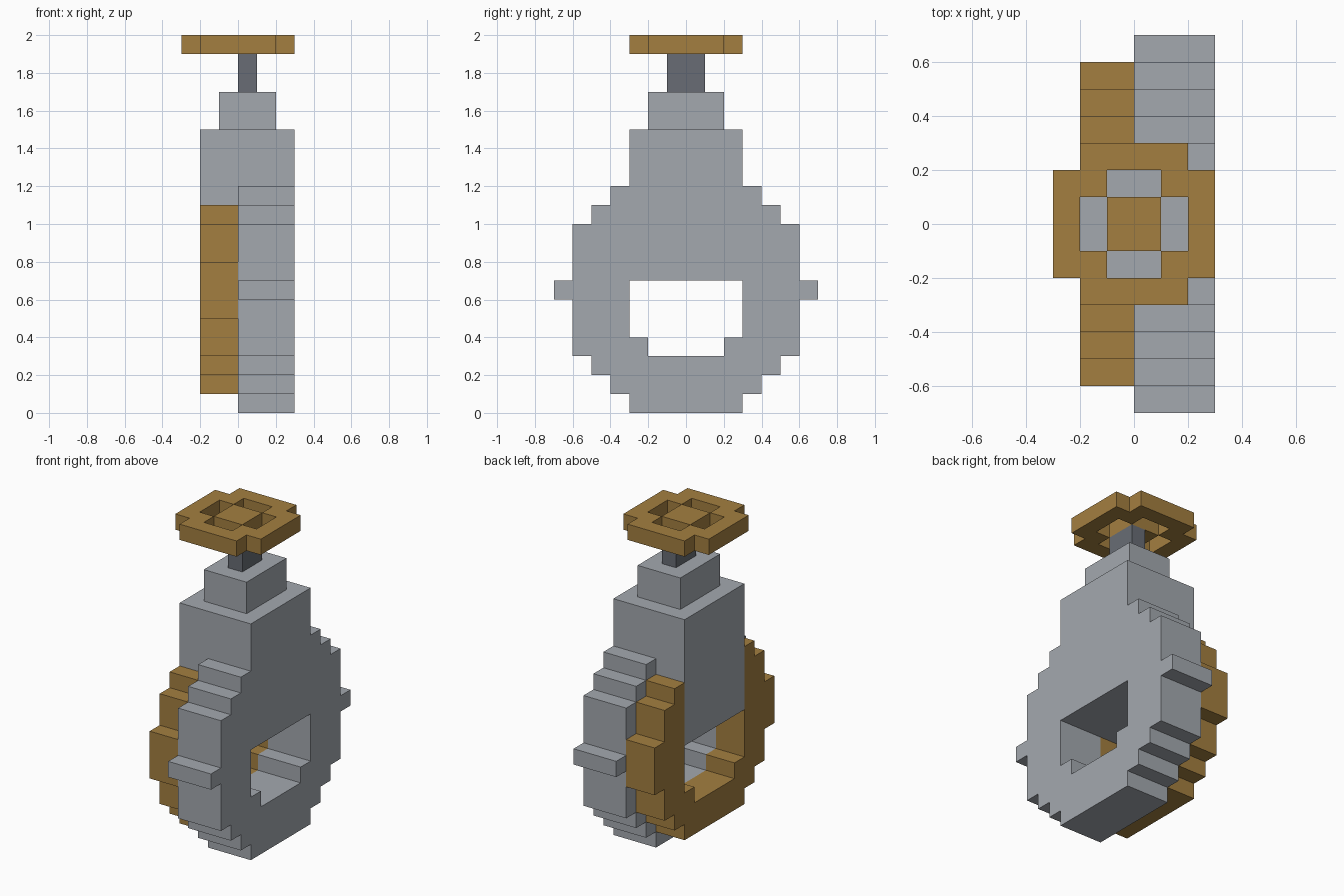
import bpy, bmesh
from mathutils import Vector

cube = bpy.data.objects.get("Cube")
if cube:
    bpy.data.objects.remove(cube, do_unlink=True)


def material(name, rgb):
    m = bpy.data.materials.new(name)
    m.use_nodes = True
    m.diffuse_color = (*rgb, 1)
    m.node_tree.nodes["Principled BSDF"].inputs["Base Color"].default_value = (*rgb, 1)
    return m


STEEL = material("light steel", (0.37, 0.395, 0.43))
BRASS = material("brass", (0.371, 0.212, 0.051))
IRON = material("dark iron", (0.138, 0.152, 0.178))


def finish(name, bm, mat):
    bmesh.ops.recalc_face_normals(bm, faces=bm.faces[:])
    mesh = bpy.data.meshes.new(name)
    bm.to_mesh(mesh)
    bm.free()
    mesh.materials.append(mat)
    obj = bpy.data.objects.new(name, mesh)
    bpy.context.collection.objects.link(obj)
    return obj


def box(name, lo, hi, mat):
    lo, hi = Vector(lo), Vector(hi)
    bm = bmesh.new()
    bmesh.ops.create_cube(bm, size=1)
    bmesh.ops.scale(bm, vec=hi - lo, verts=bm.verts)
    bmesh.ops.translate(bm, vec=(lo + hi) / 2, verts=bm.verts)
    return finish(name, bm, mat)


def steps(start, rows):
    """Right half of a stepped outline: rows of (half width, top height)."""
    pts = []
    for half, top in rows:
        pts += [(half, start), (half, top)]
        start = top
    return pts


def mirrored(pts):
    """Close a right-hand outline with its mirror image."""
    return pts + [(-u, v) for u, v in reversed(pts)]


def plate(name, loops, axis, lo, hi, mat):
    """Fill the outlines (later loops are holes) and extrude along x or z."""
    place = (lambda u, v: (lo, u, v)) if axis == "x" else (lambda u, v: (u, v, lo))
    along = Vector((1, 0, 0)) if axis == "x" else Vector((0, 0, 1))
    bm = bmesh.new()
    edges = []
    for loop in loops:
        vs = [bm.verts.new(place(u, v)) for u, v in loop]
        edges += [bm.edges.new((vs[i - 1], vs[i])) for i in range(len(vs))]
    bmesh.ops.triangle_fill(bm, edges=edges, use_beauty=True, normal=along)
    new = bmesh.ops.extrude_face_region(bm, geom=bm.faces[:])["geom"]
    bmesh.ops.translate(bm, vec=along * (hi - lo),
                        verts=[g for g in new if isinstance(g, bmesh.types.BMVert)])
    return finish(name, bm, mat)


# Opening shared by both body layers
opening = steps(0.3, [(0.2, 0.4), (0.3, 0.7)])

# Steel body plate with side lugs
body = steps(0, [(0.3, 0.1), (0.4, 0.2), (0.5, 0.3), (0.6, 0.6), (0.7, 0.7),
                 (0.6, 1.0), (0.5, 1.1), (0.4, 1.2), (0.3, 1.5)])
plate("body_plate", [mirrored(body), mirrored(opening)], "x", 0, 0.3, STEEL)

# Brass U-shaped collar with the steel block between its arms
outer = steps(0.1, [(0.3, 0.2), (0.4, 0.3), (0.5, 0.5), (0.6, 0.8), (0.5, 1.0), (0.4, 1.1)])
inner = steps(0.3, [(0.2, 0.4), (0.3, 1.1)])
plate("collar", [mirrored(outer + inner[::-1])], "x", -0.2, 0, BRASS)
box("upper_block", (-0.2, -0.3, 0.7), (0, 0.3, 1.5), STEEL)

# Neck and stem
box("neck", (-0.1, -0.2, 1.5), (0.2, 0.2, 1.7), STEEL)
box("stem", (0, -0.1, 1.7), (0.1, 0.1, 1.9), IRON)

# Handwheel: rim with a cross-shaped opening around the hub
rim = steps(-0.3, [(0.2, -0.2), (0.3, 0.2), (0.2, 0.3)])
cross = steps(-0.2, [(0.1, -0.1), (0.2, 0.1), (0.1, 0.2)])
plate("wheel_rim", [mirrored(rim), mirrored(cross)], "z", 1.9, 2.0, BRASS)
box("wheel_hub", (-0.1, -0.1, 1.9), (0.1, 0.1, 2.0), BRASS)
